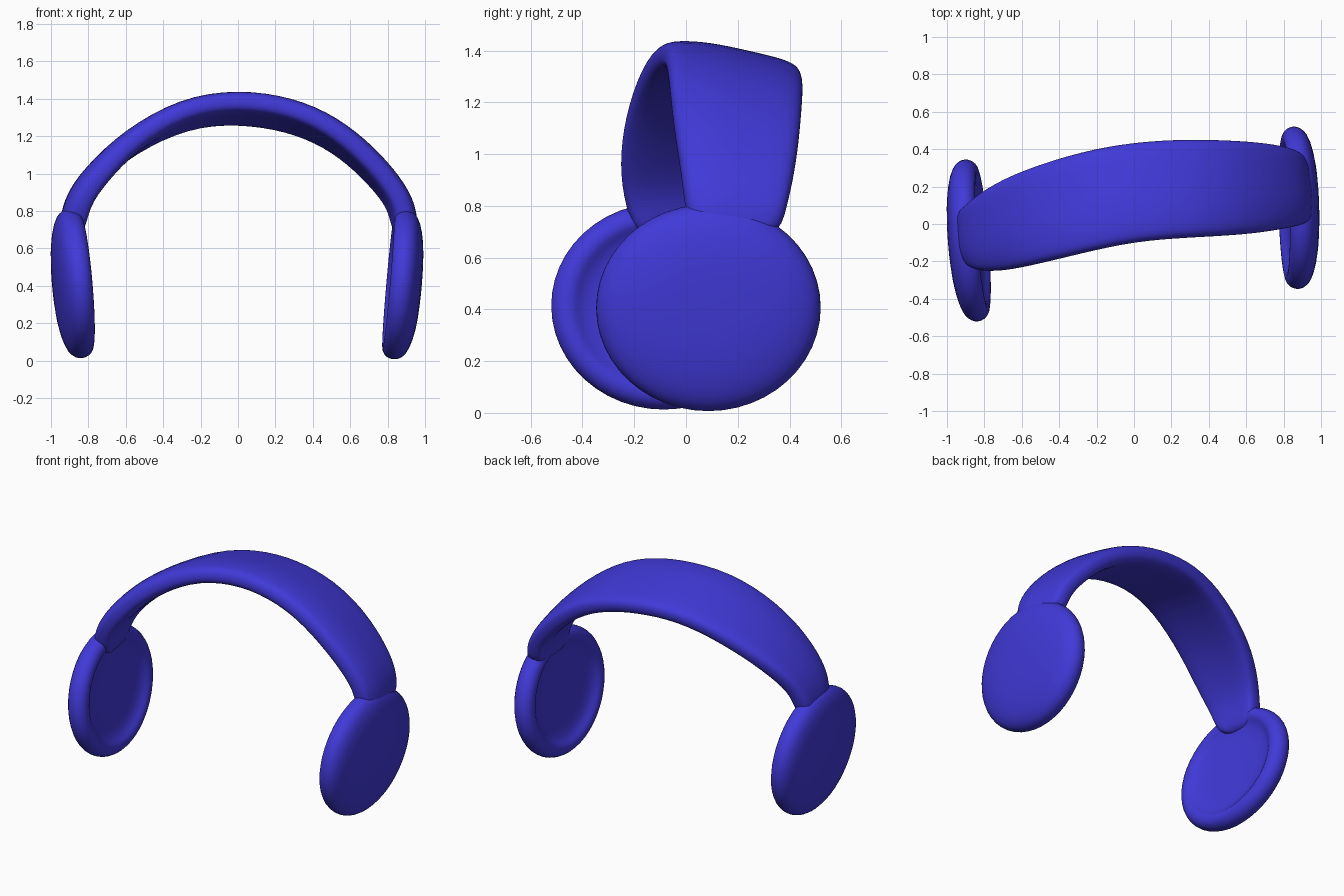
import bpy, bmesh, math
from mathutils import Vector, Matrix

if "Cube" in bpy.data.objects:
    bpy.data.objects.remove(bpy.data.objects["Cube"])

blue = bpy.data.materials.new("royal_blue")
blue.diffuse_color = (0.052, 0.041, 0.69, 1)
blue.use_nodes = True
blue.node_tree.nodes["Principled BSDF"].inputs["Base Color"].default_value = blue.diffuse_color


def finish(name, bm, subsurf=0):
    bmesh.ops.recalc_face_normals(bm, faces=bm.faces)
    me = bpy.data.meshes.new(name)
    bm.to_mesh(me)
    bm.free()
    me.materials.append(blue)
    for p in me.polygons:
        p.use_smooth = True
    ob = bpy.data.objects.new(name, me)
    bpy.context.collection.objects.link(ob)
    if subsurf:
        mod = ob.modifiers.new("smooth", 'SUBSURF')
        mod.levels = mod.render_levels = subsurf
    return ob


# Headband: stations of front-edge and back-edge points, left cup to right cup
STATIONS = [
    ((-0.87, -0.19, 0.66), (-0.91, 0.07, 0.66)),
    ((-0.845, -0.24, 0.84), (-0.89, 0.09, 0.84)),
    ((-0.735, -0.25, 0.99), (-0.78, 0.19, 1.00)),
    ((-0.57, -0.22, 1.18), (-0.58, 0.285, 1.15)),
    ((-0.29, -0.15, 1.355), (-0.28, 0.38, 1.29)),
    ((0.00, -0.085, 1.40), (0.00, 0.43, 1.31)),
    ((0.28, -0.065, 1.36), (0.27, 0.445, 1.27)),
    ((0.50, -0.055, 1.26), (0.49, 0.44, 1.18)),
    ((0.68, -0.04, 1.11), (0.66, 0.43, 1.05)),
    ((0.82, -0.015, 0.95), (0.79, 0.41, 0.91)),
    ((0.895, 0.00, 0.82), (0.86, 0.385, 0.80)),
    ((0.90, 0.02, 0.66), (0.88, 0.35, 0.66)),
]
# cross-section: (fraction across the width, offset along outward normal)
SECTION = [(-0.02, 0.0), (0.0, 0.042), (0.09, 0.063), (0.32, 0.078), (0.62, 0.07),
           (0.91, 0.06), (1.0, 0.04), (1.02, 0.0), (1.0, -0.042), (0.91, -0.06),
           (0.5, -0.055), (0.09, -0.06), (0.0, -0.042)]

bm = bmesh.new()
pts = [(Vector(a), Vector(b)) for a, b in STATIONS]
mids = [(a + b) / 2 for a, b in pts]
rings = []
for i, (a, b) in enumerate(pts):
    t = mids[min(i + 1, len(mids) - 1)] - mids[max(i - 1, 0)]
    n = t.cross(b - a).normalized()
    rings.append([bm.verts.new(a.lerp(b, u) + n * h) for u, h in SECTION])
k = len(SECTION)
for r0, r1 in zip(rings, rings[1:]):
    for j in range(k):
        bm.faces.new((r0[j], r0[(j + 1) % k], r1[(j + 1) % k], r1[j]))
bm.faces.new(rings[0])
bm.faces.new(rings[-1])
finish("headband", bm, 2)


# Ear cups: lathed dish, (radius, distance outward from the inner rim)
PROFILE = [(0.12, 0.05), (0.25, 0.047), (0.31, 0.03), (0.335, 0.006), (0.365, 0.0),
           (0.40, 0.012), (0.42, 0.045), (0.422, 0.08), (0.405, 0.115),
           (0.36, 0.145), (0.25, 0.172), (0.12, 0.18)]
SIDES = 24


def ear_cup(name, side, centre, tilt, turn):
    bm = bmesh.new()
    rows = []
    for r, h in PROFILE:
        rows.append([bm.verts.new((side * h,
                                   1.045 * r * math.cos(math.tau * s / SIDES),
                                   0.965 * r * math.sin(math.tau * s / SIDES)))
                     for s in range(SIDES)])
    for a, b in zip(rows, rows[1:]):
        for s in range(SIDES):
            q = (s + 1) % SIDES
            bm.faces.new((a[s], a[q], b[q], b[s]))
    # close the dish and the outer face
    for row, h in ((rows[0], 0.052), (rows[-1], 0.182)):
        c = bm.verts.new((side * h, 0, 0))
        for s in range(SIDES):
            bm.faces.new((row[s], row[(s + 1) % SIDES], c))
    # lean the top outward, then turn about the vertical
    m = (Matrix.Translation(centre) @ Matrix.Rotation(math.radians(turn), 4, 'Z')
         @ Matrix.Rotation(math.radians(side * tilt), 4, 'Y'))
    bm.transform(m)
    return finish(name, bm, 1)


ear_cup("left_ear_cup", -1, (-0.805, -0.083, 0.418), 5, 4.5)
ear_cup("right_ear_cup", 1, (0.80, 0.085, 0.412), 5, 1.5)
